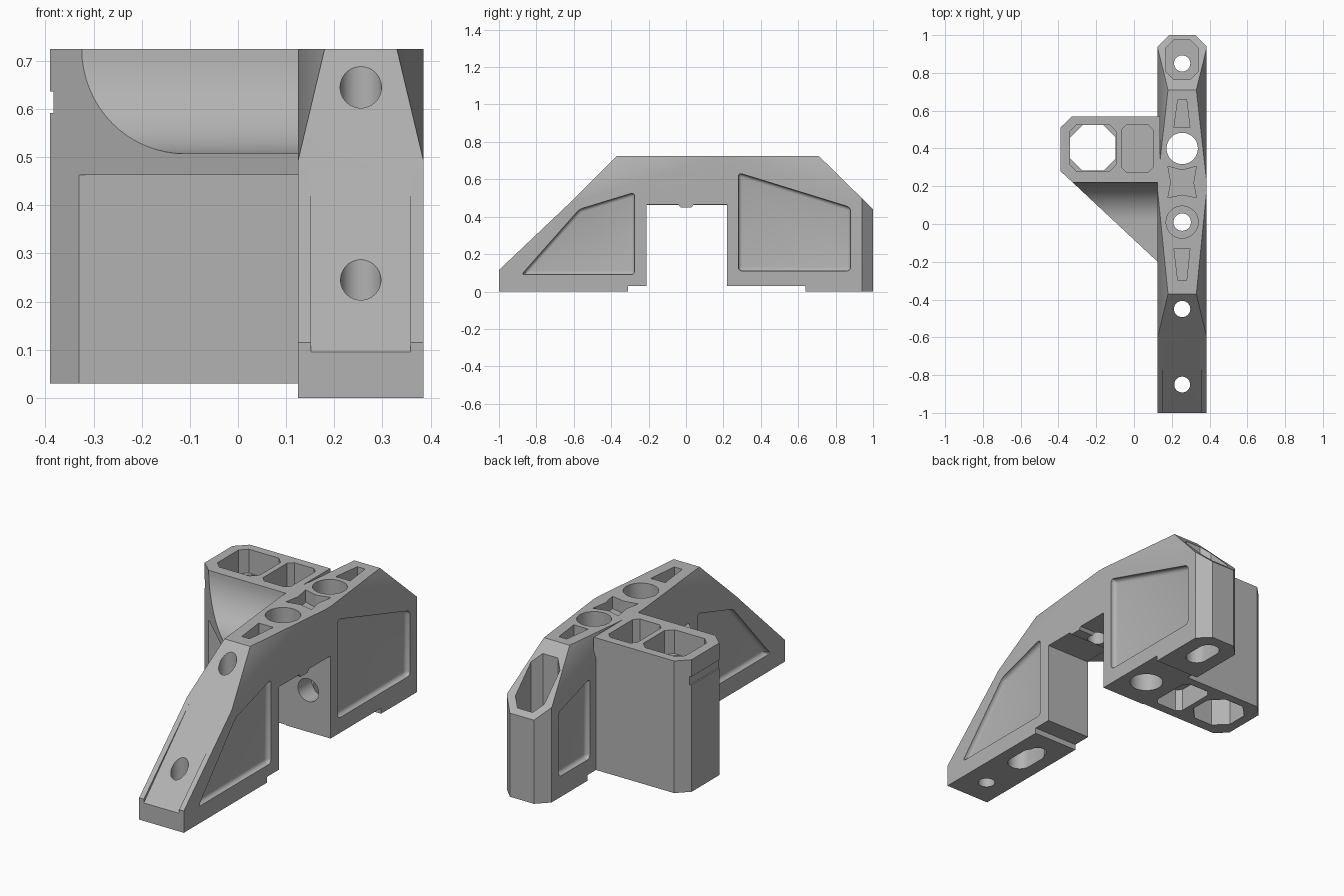
import bpy, bmesh, math
from mathutils import Vector

if "Cube" in bpy.data.objects:
    bpy.data.objects.remove(bpy.data.objects["Cube"])

grey = bpy.data.materials.new("plain grey")
grey.use_nodes = True
grey.diffuse_color = (0.45, 0.45, 0.45, 1)
grey.node_tree.nodes["Principled BSDF"].inputs["Base Color"].default_value = (0.45, 0.45, 0.45, 1)


def prism(name, pts, axis, lo, hi, bevel=0, planes=()):
    """Extrude a 2D outline along an axis, then optionally bevel and slice it."""
    bm = bmesh.new()
    def place(p, h):
        return {"x": (h, p[0], p[1]), "y": (p[0], h, p[1]), "z": (p[0], p[1], h)}[axis]
    face = bm.faces.new([bm.verts.new(place(p, lo)) for p in pts])
    ext = bmesh.ops.extrude_face_region(bm, geom=[face])
    verts = [v for v in ext["geom"] if isinstance(v, bmesh.types.BMVert)]
    move = Vector(place((0, 0), hi - lo))
    bmesh.ops.translate(bm, verts=verts, vec=move)
    bmesh.ops.recalc_face_normals(bm, faces=bm.faces)
    if bevel:
        bmesh.ops.bevel(bm, geom=bm.edges[:], offset=bevel, segments=4, profile=0.5, affect="EDGES")
    for co, no in planes:
        cut = bmesh.ops.bisect_plane(bm, geom=bm.verts[:] + bm.edges[:] + bm.faces[:],
                                     plane_co=co, plane_no=no, clear_outer=True)
        edges = [e for e in cut["geom_cut"] if isinstance(e, bmesh.types.BMEdge) and e.is_boundary]
        bmesh.ops.holes_fill(bm, edges=edges)
    bmesh.ops.recalc_face_normals(bm, faces=bm.faces)
    mesh = bpy.data.meshes.new(name)
    bm.to_mesh(mesh)
    bm.free()
    mesh.materials.append(grey)
    ob = bpy.data.objects.new(name, mesh)
    bpy.context.collection.objects.link(ob)
    return ob


def rect(x0, x1, y0, y1, c=0.0):
    """Rectangle, with corners chamfered when c is given."""
    if not c:
        return [(x0, y0), (x1, y0), (x1, y1), (x0, y1)]
    return [(x0 + c, y0), (x1 - c, y0), (x1, y0 + c), (x1, y1 - c),
            (x1 - c, y1), (x0 + c, y1), (x0, y1 - c), (x0, y0 + c)]


def slot(cx, cy, r, half=0.0, n=40):
    """Circle, or a slot stretched along the second axis."""
    pts = []
    for i in range(n):
        a = 2 * math.pi * (i + 0.5) / n
        pts.append((cx + r * math.cos(a), cy + r * math.sin(a) + math.copysign(half, math.sin(a))))
    return pts


def carve(ob, cutters):
    for c in cutters:
        c.hide_render = True
        m = ob.modifiers.new("cut", "BOOLEAN")
        m.operation, m.solver, m.object = "DIFFERENCE", "EXACT", c
    bpy.context.view_layer.update()
    dg = bpy.context.evaluated_depsgraph_get()
    mesh = bpy.data.meshes.new_from_object(ob.evaluated_get(dg))
    ob.modifiers.clear()
    ob.data = mesh
    for c in cutters:
        bpy.data.objects.remove(c)


def hole(pts, lo, hi):
    return prism("cutter", pts, "z", lo, hi)


# Main beam: arch profile with tapered shoulders and chamfered rear corners
MID, HALF, TOP = 0.255, 0.13, 0.725
L, R = MID - HALF, MID + HALF
arch = [(-1, 0), (-1, 0.115), (-0.62, 0.475), (-0.37, TOP), (0.71, TOP), (1, 0.44), (1, 0),
        (0.64, 0), (0.64, 0.03), (0.22, 0.03), (0.22, 0.465), (-0.21, 0.465),
        (-0.21, 0.03), (-0.31, 0.03), (-0.31, 0)]
planes = []
for s in (-1, 1):
    def corner(w, y, z):
        return Vector((MID + s * w, y, z))
    for a, b, c in (((HALF, 0.18, TOP), (HALF, -0.58, 0.5), (0.075, -0.37, TOP)),
                    ((HALF, 0.22, TOP), (HALF, 0.935, 0.505), (0.075, 0.71, TOP)),
                    ((HALF, 0.94, 0), (HALF, 0.94, 1), (0.07, 1, 0))):
        a, b, c = corner(*a), corner(*b), corner(*c)
        n = (b - a).cross(c - a).normalized()
        planes.append((a, n if n.x * s > 0 else -n))
beam = prism("main_beam", arch, "x", L, R, planes=planes)

# Recessed ramp
cuts = [prism("cutter", [(-1.1, -0.005), (-0.62, 0.475), (-0.62, 0.7), (-1.1, 0.7)], "x", 0.152, 0.358)]

# Side pockets
D = 0.025
front_pocket = [(-0.88, 0.09), (-0.57, 0.44), (-0.275, 0.53), (-0.275, 0.09)]
rear_pocket = [(0.28, 0.11), (0.28, 0.635), (0.88, 0.45), (0.88, 0.11)]
short_pocket = [(0.62, 0.11), (0.62, 0.53), (0.88, 0.45), (0.88, 0.11)]
for pts, x0, x1 in ((front_pocket, R - D, R + 0.1), (rear_pocket, R - D, R + 0.1),
                    (front_pocket, L - 0.1, L + D), (short_pocket, L - 0.1, L + D)):
    cuts.append(prism("cutter", pts, "x", x0, x1, bevel=0.02))
carve(beam, cuts)

# Bores, counterbores and lightening pockets in the beam
bores = [
    hole(slot(MID, 0.4, 0.083), -0.1, 1),
    hole(slot(MID, 0.01, 0.085), 0.6, 1),
    hole(slot(MID, 0.01, 0.046), 0.4, 0.65),
    hole(slot(MID, -0.45, 0.043), -0.1, 1),
    hole(slot(MID, -0.85, 0.042), -0.1, 0.5),
    hole(slot(MID, -0.54, 0.06, 0.05), -0.1, 0.12),
    hole(rect(0.17, 0.338, 0.765, 0.975, 0.04), 0.36, 1),
    hole(slot(MID, 0.85, 0.043), 0.1, 0.5),
    hole(slot(MID, 0.84, 0.055, 0.045), -0.1, 0.2),
    hole([(0.212, 0.51), (0.296, 0.51), (0.278, 0.66), (0.232, 0.66)], 0.66, 1),
    hole([(0.232, -0.3), (0.278, -0.3), (0.296, -0.13), (0.212, -0.13)], 0.66, 1),
    hole([(0.18, 0.14), (MID, 0.155), (0.33, 0.14), (0.315, 0.22), (0.33, 0.305),
          (MID, 0.285), (0.18, 0.305), (0.195, 0.22)], 0.66, 1),
    prism("cutter", slot(MID, 0.25, 0.06), "y", 0.1, 0.33),
]
carve(beam, bores)

# Locating ridge under the arch
ridge = prism("arch_ridge", [(-0.045, 0.47), (-0.03, 0.45), (0.03, 0.45), (0.045, 0.47)], "x", L, R)
carve(ridge, [hole(slot(MID, 0.01, 0.046), 0.4, 0.6)])

# Side tower with chamfered outer corners
tower = prism("side_tower", [(0.138, 0.225), (0.138, 0.57), (-0.33, 0.57), (-0.39, 0.51),
                             (-0.39, 0.28), (-0.33, 0.225)], "z", 0.03, TOP)
carve(tower, [
    hole(rect(-0.34, -0.095, 0.28, 0.525, 0.035), 0.6, 1),
    hole(rect(-0.338, -0.097, 0.282, 0.523, 0.065), -0.1, 0.65),
    hole(rect(-0.065, 0.1, 0.275, 0.525, 0.025), 0.42, 1),
    hole(rect(-0.065, 0.1, 0.275, 0.525, 0.025), -0.1, 0.15),
    prism("cutter", rect(0.2, 0.6, 0.592, 0.636), "x", -0.5, -0.383),
])

# Gusset between tower and beam: flat shelf swept up into the tower wall
r = 0.2
sweep = [(0.235, 0.463), (-0.3, 0.463), (-0.3, 0.507)]
for i in range(17):
    a = math.pi / 2 * i / 16
    sweep.append((0.02 + r * math.sin(a), 0.507 + (TOP - 0.507) * (1 - math.cos(a))))
sweep.append((0.235, TOP))
diagonal = (Vector((-0.33, 0.225, 0)), Vector((-0.425, -0.455, 0)).normalized())
gusset = prism("gusset", sweep, "x", -0.36, L + 0.01, planes=[diagonal])

# Smooth the round walls, keep the edges crisp
for ob in bpy.context.selected_objects:
    ob.select_set(False)
for ob in (beam, tower, gusset, ridge):
    ob.select_set(True)
bpy.context.view_layer.objects.active = beam
bpy.ops.object.shade_smooth_by_angle(angle=math.radians(25))
